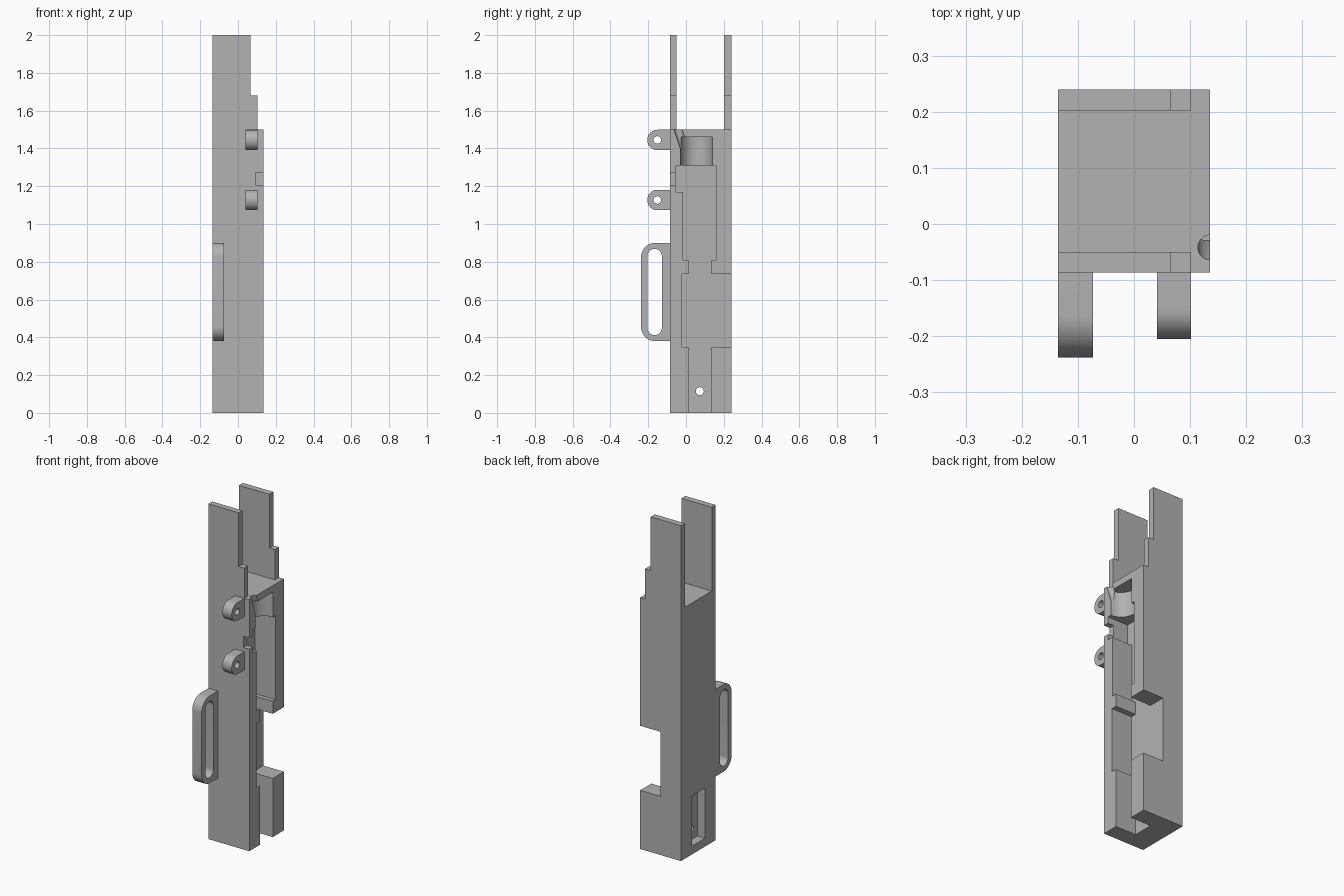
import bpy
import math
from mathutils import Matrix, Vector

if "Cube" in bpy.data.objects:
    bpy.data.objects.remove(bpy.data.objects["Cube"], do_unlink=True)

grey = bpy.data.materials.new("mid_grey")
grey.use_nodes = True
colour = (0.45, 0.45, 0.45, 1)
grey.diffuse_color = colour
grey.node_tree.nodes["Principled BSDF"].inputs["Base Color"].default_value = colour


def prism(name, profile, axis, lo, hi):
    """Extrude a 2D profile: (y, z) along x, or (x, z) along y."""
    def place(p, d):
        return (d, p[0], p[1]) if axis == "x" else (p[0], d, p[1])
    n = len(profile)
    verts = [place(p, d) for d in (lo, hi) for p in profile]
    faces = [list(range(n)), list(range(2 * n - 1, n - 1, -1))]
    faces += [[i, i + n, (i + 1) % n + n, (i + 1) % n] for i in range(n)]
    mesh = bpy.data.meshes.new(name)
    mesh.from_pydata(verts, [], faces)
    if axis == "x":
        mesh.flip_normals()
    ob = bpy.data.objects.new(name, mesh)
    bpy.context.collection.objects.link(ob)
    mesh.materials.append(grey)
    return ob


def box(name, x, y, z):
    return prism(name, [(y[0], z[0]), (y[1], z[0]), (y[1], z[1]), (y[0], z[1])], "x", *x)


def rod(name, start, end, radius):
    a, b = Vector(start), Vector(end)
    turn = (b - a).to_track_quat("Z", "Y").to_euler()
    bpy.ops.mesh.primitive_cylinder_add(vertices=48, radius=radius, depth=(b - a).length,
                                        location=(a + b) / 2, rotation=turn)
    ob = bpy.context.object
    ob.name = name
    ob.data.materials.append(grey)
    return ob


def rounded(y0, y1, z0, z1, r, both=False):
    """Rectangle in (y, z) rounded on the y0 side, or on both sides."""
    corners = [(y0 + r, z1 - r, 90), (y0 + r, z0 + r, 180)]
    if both:
        corners += [(y1 - r, z0 + r, 270), (y1 - r, z1 - r, 0)]
    pts = []
    for cy, cz, start in corners:
        for i in range(13):
            a = math.radians(start + i * 7.5)
            p = (cy + r * math.cos(a), cz + r * math.sin(a))
            if not pts or math.dist(p, pts[-1]) > 1e-5:
                pts.append(p)
    if both:
        if math.dist(pts[0], pts[-1]) < 1e-5:
            pts.pop()
    else:
        pts += [(y1, z0), (y1, z1)]
    return pts


def carve(ob, cutters):
    for cutter in cutters:
        mod = ob.modifiers.new("cut", "BOOLEAN")
        mod.operation = "DIFFERENCE"
        mod.solver = "EXACT"
        mod.object = cutter
    bpy.context.view_layer.update()
    graph = bpy.context.evaluated_depsgraph_get()
    mesh = bpy.data.meshes.new_from_object(ob.evaluated_get(graph))
    ob.modifiers.clear()
    ob.data = mesh
    for cutter in cutters:
        bpy.data.objects.remove(cutter, do_unlink=True)


def smooth(ob):
    bpy.ops.object.select_all(action="DESELECT")
    ob.select_set(True)
    bpy.context.view_layer.objects.active = ob
    bpy.ops.object.shade_smooth_by_angle(angle=math.radians(30))


# Body: stepped silhouette, with the open channel between the two upper plates
LEFT, RIGHT, FRONT, BACK = -0.135, 0.135, -0.086, 0.24
DECK, FLOOR, OUT = 1.5, 0.0, 0.3
body = prism("body", [(LEFT, 0), (RIGHT, 0), (RIGHT, DECK), (0.102, DECK), (0.102, 1.68),
                      (0.065, 1.68), (0.065, 2), (LEFT, 2)], "y", FRONT, BACK)
carve(body, [
    box("channel", (-OUT, OUT), (-0.05, 0.202), (DECK, 2.2)),
    # Recesses opening on the +x side
    box("long_slot", (FLOOR, OUT), (0.013, 0.135), (-0.1, 0.9)),
    box("side_opening", (FLOOR, OUT), (-0.02, 0.4), (0.35, 0.735)),
    box("upper_pocket", (FLOOR, OUT), (-0.017, 0.16), (0.81, 1.31)),
    box("pocket_step", (FLOOR, OUT), (-0.053, 0.1), (1.17, 1.31)),
    box("front_notch", (0.096, OUT), (-0.2, 0), (1.205, 1.272)),
    rod("round_bore", (RIGHT, 0.055, 1.25), (RIGHT, 0.055, 1.46), 0.084),
    rod("slanted_bore", (RIGHT, -0.062, 1.56), (RIGHT, 0.005, 1.36), 0.021),
    # Shallow recess on the -x side and the pin hole behind it
    box("side_recess", (-OUT, -0.085), (0.013, 0.135), (0.05, 0.35)),
    rod("pin_hole", (-OUT, 0.073, 0.115), (OUT, 0.073, 0.115), 0.021),
])
smooth(body)

# Pair of hinge lugs on the front
for name, z in (("upper_lug", 1.445), ("lower_lug", 1.127)):
    lug = prism(name, rounded(-0.205, FRONT, z - 0.054, z + 0.054, 0.0535), "x", 0.041, 0.102)
    carve(lug, [rod("lug_hole", (-OUT, -0.152, z), (OUT, -0.152, z), 0.02)])
    smooth(lug)

# Carrying handle on the front
handle = prism("handle", rounded(-0.238, FRONT, 0.38, 0.9, 0.075), "x", LEFT, -0.073)
carve(handle, [prism("grip_slot", rounded(-0.204, -0.128, 0.412, 0.868, 0.0379, True),
                     "x", -OUT, OUT)])
smooth(handle)
